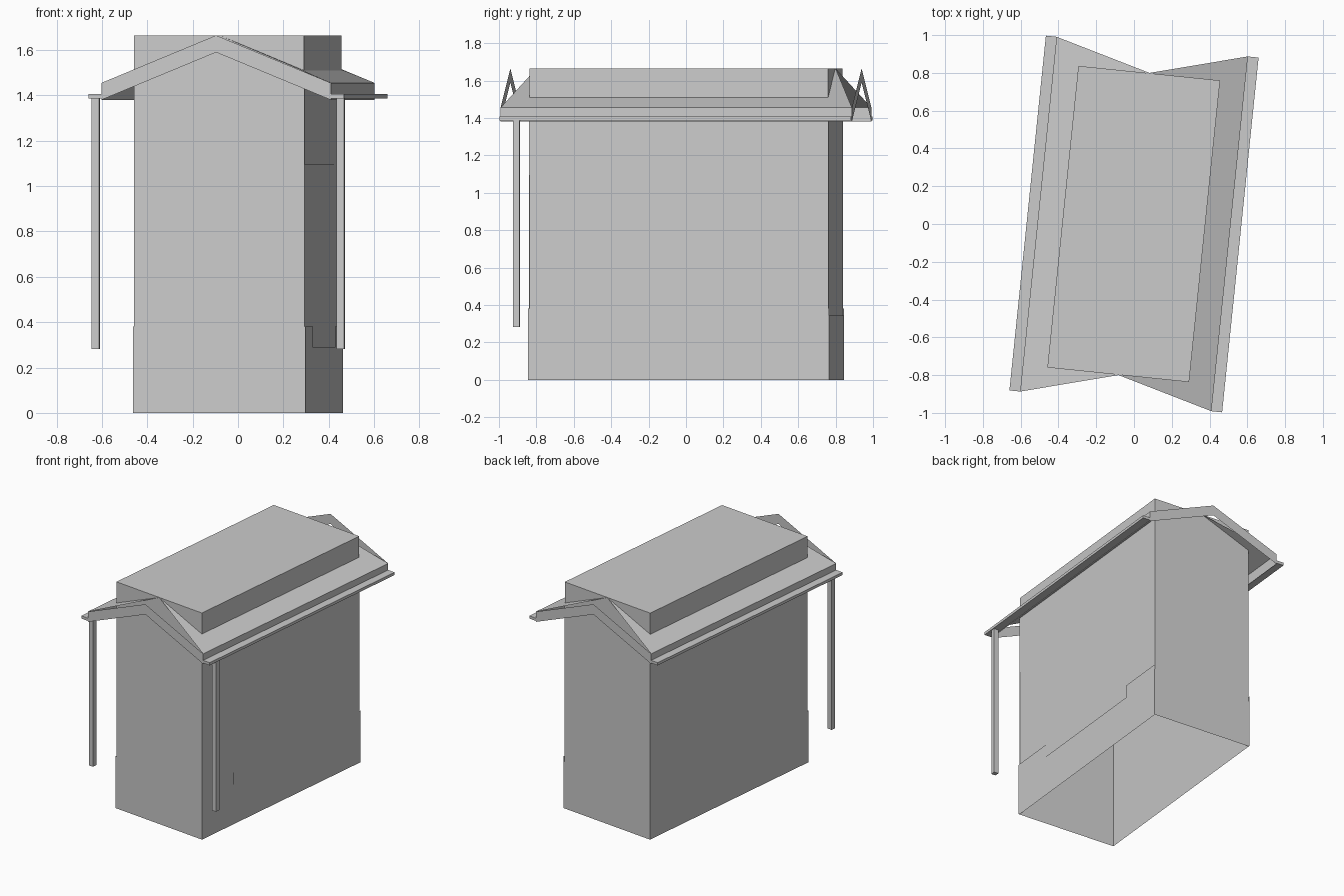
import bpy, math

if "Cube" in bpy.data.objects:
    bpy.data.objects.remove(bpy.data.objects["Cube"])

TURN = math.radians(-5.87)          # whole building is turned on the site
W, L = 0.377, 0.804                 # half width and half length of the walls
EAVE, VERGE = 0.509, 0.944          # roof overhang, half sizes
RIDGE_Z, EAVE_Z, DROP = 1.665, 1.455, 0.075
KNEE_Z = RIDGE_Z - (RIDGE_Z - EAVE_Z) * W / EAVE
BASE_Z, BACK_Z, SILL_Z, HEAD_Z = 0.38, 0.345, 0.288, 1.095
OPEN_Y, JAMB_Y = -0.484, 0.476      # low part of the plinth, side opening

grey = bpy.data.materials.new("light_grey")
grey.use_nodes = True
grey.diffuse_color = (0.6, 0.6, 0.6, 1)
grey.node_tree.nodes["Principled BSDF"].inputs["Base Color"].default_value = (0.6, 0.6, 0.6, 1)


def sheet(name, polygons):
    """Thin surfaces from outlines in the building's own axes."""
    verts, faces = [], []
    for poly in polygons:
        faces.append(range(len(verts), len(verts) + len(poly)))
        verts += poly
    mesh = bpy.data.meshes.new(name)
    mesh.from_pydata(verts, [], [list(f) for f in faces])
    mesh.materials.append(grey)
    obj = bpy.data.objects.new(name, mesh)
    obj.rotation_euler.z = TURN
    bpy.context.collection.objects.link(obj)
    return obj


def on_side(s, x, outline):
    """Upright outline of (y, z) facing the side s."""
    pts = [(s * x, y, z) for y, z in outline]
    return pts if s > 0 else pts[::-1]


def on_end(s, y, outline):
    """Upright outline of (x, z) facing the end s."""
    pts = [(x, s * y, z) for x, z in outline]
    return pts if s < 0 else pts[::-1]


def rect(a, b, low, high):
    return [(a, low), (b, low), (b, high), (a, high)]


def box(name, x0, x1, y0, y1, z0, z1):
    sheet(name, [on_side(1, x1, rect(y0, y1, z0, z1)),
                 on_side(1, x0, rect(y0, y1, z0, z1))[::-1],
                 on_end(-1, -y0, rect(x0, x1, z0, z1)),
                 on_end(1, y1, rect(x0, x1, z0, z1)),
                 [(x0, y0, z1), (x1, y0, z1), (x1, y1, z1), (x0, y1, z1)],
                 [(x0, y1, z0), (x1, y1, z0), (x1, y0, z0), (x0, y0, z0)]])


# Inner lining: sides face inwards, flat lid faces up
E = 0.0015
x0, x1, y1 = -W - E, W - E, L - E
sheet("inner_lining", [
    on_side(1, x1, rect(-y1, y1, 0, RIDGE_Z))[::-1],
    on_side(-1, -x0, rect(-y1, y1, 0, RIDGE_Z))[::-1],
    on_end(-1, y1, rect(x0, x1, 0, RIDGE_Z))[::-1],
    on_end(1, y1, rect(x0, x1, 0, RIDGE_Z))[::-1],
    [(x0, -y1, RIDGE_Z), (x1, -y1, RIDGE_Z), (x1, y1, RIDGE_Z), (x0, y1, RIDGE_Z)]])

# Outer walls: gabled ends, plain right wall, left wall with a wide opening
gable = [(-W, 0), (W, 0), (W, KNEE_Z), (0, RIDGE_Z), (-W, KNEE_Z)]
sheet("end_walls", [on_end(s, L, gable) for s in (-1, 1)])
sheet("right_wall", [on_side(-1, W, rect(-L, L, 0, KNEE_Z))])
sheet("left_wall", [on_side(1, W, rect(-L, L, 0, SILL_Z)),
                    on_side(1, W, rect(JAMB_Y, L, SILL_Z, HEAD_Z)),
                    on_side(1, W, rect(-L, L, HEAD_Z, KNEE_Z))])

# Plinth, standing slightly proud of the walls
P = 0.005
px, py = W + P, L + P
sheet("plinth", [
    on_end(-1, py, rect(-px, px, 0, BASE_Z)),
    on_end(1, py, rect(-px, px, 0, BACK_Z)),
    on_side(-1, px, rect(-py, py, 0, BASE_Z)),
    on_side(1, px, [(-py, 0), (py, 0), (py, BASE_Z), (JAMB_Y, BASE_Z), (JAMB_Y, SILL_Z),
                    (OPEN_Y, SILL_Z), (OPEN_Y, BASE_Z), (-py, BASE_Z)])])

# Roof slopes: ridge is shorter than the eaves
slopes = []
for s in (1, -1):
    quad = [(s * EAVE, -VERGE, EAVE_Z), (s * EAVE, VERGE, EAVE_Z),
            (0, L, RIDGE_Z), (0, -L, RIDGE_Z)]
    slopes.append(quad if s > 0 else quad[::-1])
sheet("roof_slopes", slopes)

# Barge boards at both ends and fascia along the eaves
barge = [[(0, RIDGE_Z - DROP), (EAVE, EAVE_Z - DROP), (EAVE, EAVE_Z), (0, RIDGE_Z)],
         [(-EAVE, EAVE_Z - DROP), (0, RIDGE_Z - DROP), (0, RIDGE_Z), (-EAVE, EAVE_Z)]]
sheet("barge_boards", [on_end(s, VERGE, b) for s in (-1, 1) for b in barge])
sheet("fascia", [on_side(s, EAVE, rect(-VERGE, VERGE, EAVE_Z - DROP, EAVE_Z)) for s in (-1, 1)])

# Gutters and front downpipes
POST, POST_X, POST_Y = 0.017, 0.543, -0.855
for side, s in (("left", 1), ("right", -1)):
    a, b = sorted((s * EAVE, s * 0.566))
    box(side + "_gutter", a, b, -VERGE, VERGE, 1.387, 1.407)
    box(side + "_downpipe", s * POST_X - POST, s * POST_X + POST,
        POST_Y - POST, POST_Y + POST, 0.282, 1.39)
